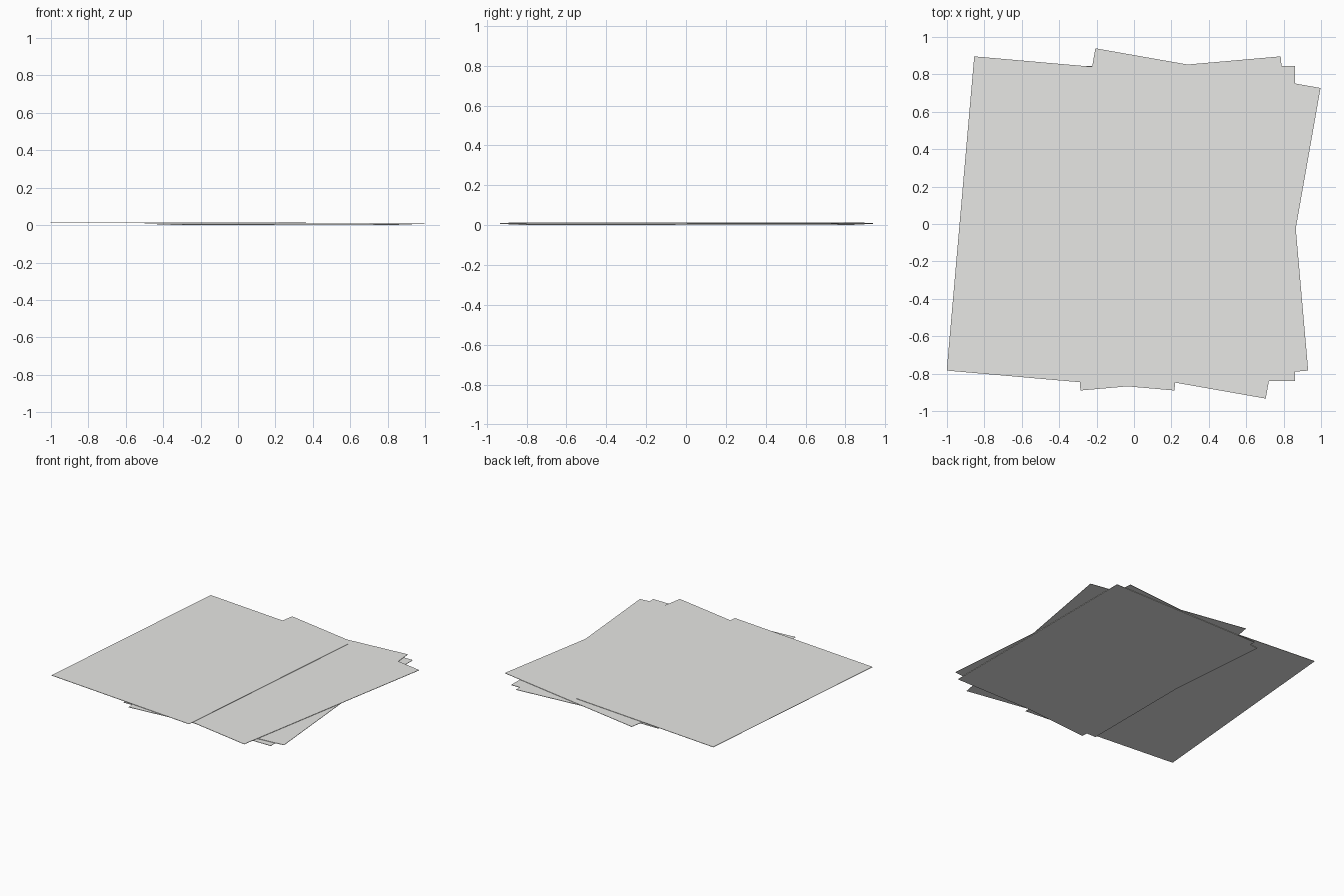
import bpy, bmesh, math
from mathutils import Matrix, Vector

if "Cube" in bpy.data.objects:
    bpy.data.objects.remove(bpy.data.objects["Cube"])

W, H, T, GAP = 1.222, 1.686, 0.003, 0.0035   # sheet size, thickness, stacking step

paper = bpy.data.materials.new("paper_white")
paper.diffuse_color = (0.8, 0.8, 0.78, 1)
paper.use_nodes = True
paper.node_tree.nodes["Principled BSDF"].inputs["Base Color"].default_value = paper.diffuse_color


def sheet(name, x, angle, level):
    """One thin paper sheet, turned about its centre and stacked by level."""
    bm = bmesh.new()
    bmesh.ops.create_cube(bm, size=1, matrix=Matrix.Diagonal((W, H, T, 1)))
    me = bpy.data.meshes.new(name)
    bm.to_mesh(me)
    bm.free()
    me.materials.append(paper)
    ob = bpy.data.objects.new(name, me)
    ob.location = (x, 0.003, level * GAP + T / 2)
    ob.rotation_euler.z = math.radians(angle)
    bpy.context.collection.objects.link(ob)


# Loose pile, bottom sheet first
sheet("bottom_sheet", 0.249, 0, 0)
sheet("lower_sheet", 0.249, 5, 1)
sheet("upper_sheet", 0.249, -10, 2)
sheet("top_sheet", -0.319, -5, 3)
